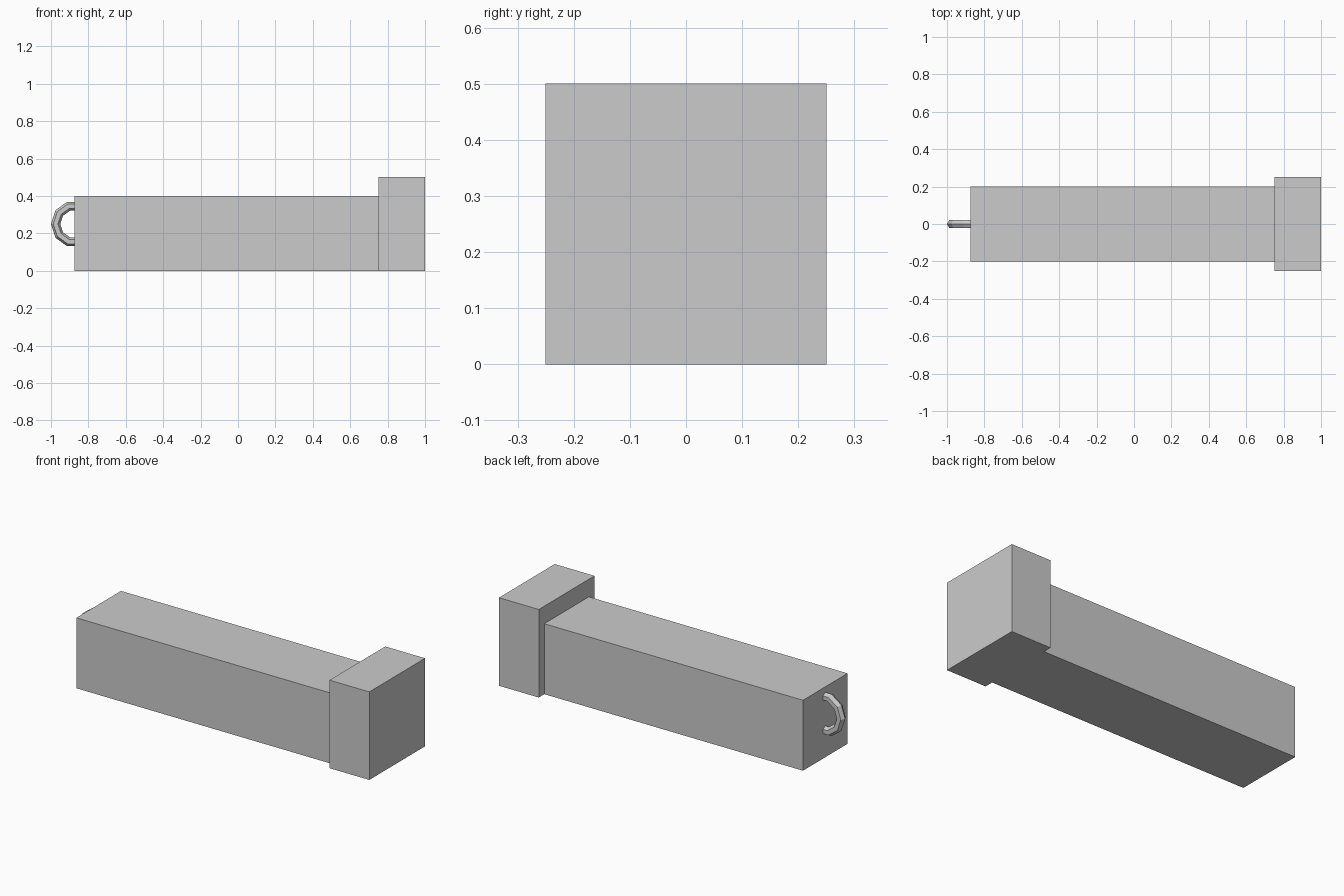
import bpy
from math import pi

default = bpy.data.objects.get("Cube")
if default:
    bpy.data.objects.remove(default, do_unlink=True)

# Single flat colour
grey = bpy.data.materials.new("plain_grey")
grey.use_nodes = True
colour = (0.6, 0.6, 0.6, 1)
grey.diffuse_color = colour
grey.node_tree.nodes["Principled BSDF"].inputs["Base Color"].default_value = colour


def box(name, x0, x1, width, height):
    """Box standing on the ground, centred across y."""
    bpy.ops.mesh.primitive_cube_add(size=1, location=((x0 + x1) / 2, 0, height / 2))
    obj = bpy.context.object
    obj.name = name
    obj.scale = (x1 - x0, width, height)
    bpy.ops.object.transform_apply(location=False, rotation=False, scale=True)
    obj.data.materials.append(grey)


# Long shaft and the larger end block
box("shaft", -0.875, 0.75, 0.4, 0.4)
box("end_block", 0.75, 1.0, 0.5, 0.5)

# Faceted ring half sunk into the shaft end
bpy.ops.mesh.primitive_torus_add(
    major_segments=10, minor_segments=6, major_radius=0.1, minor_radius=0.025,
    location=(-0.875, 0, 0.25), rotation=(pi / 2, 0, 0))
ring = bpy.context.object
ring.name = "end_ring"
ring.data.materials.append(grey)
bpy.ops.object.shade_flat()
